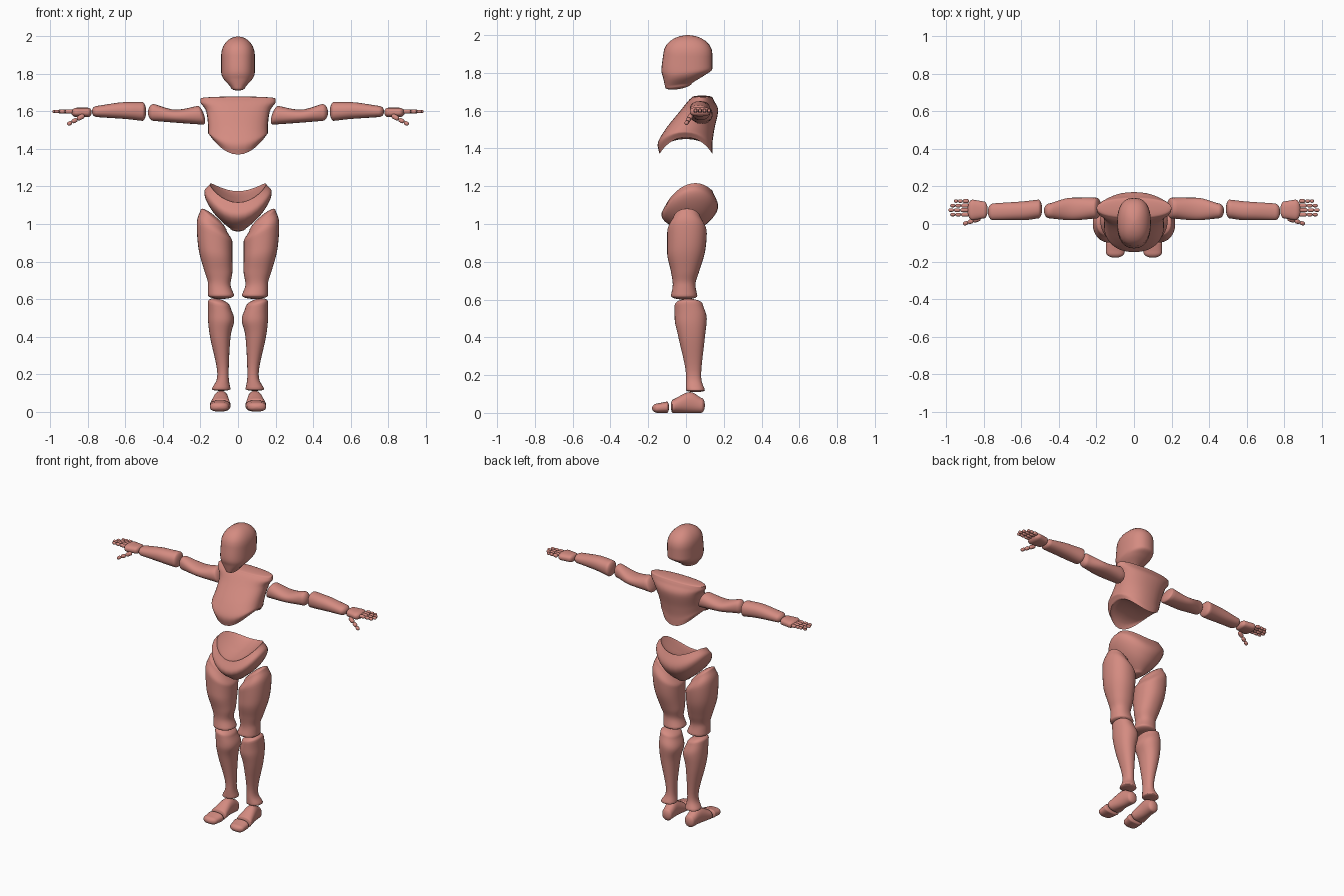
import bpy, bmesh, math
from mathutils import Vector, Matrix

cube = bpy.data.objects.get("Cube")
if cube:
    bpy.data.objects.remove(cube, do_unlink=True)

skin = bpy.data.materials.new("salmon")
skin.use_nodes = True
skin.diffuse_color = (0.66, 0.26, 0.22, 1)
skin.node_tree.nodes["Principled BSDF"].inputs["Base Color"].default_value = skin.diffuse_color

SEGMENTS, STEPS = 32, 6
ORDER = {"x": (2, 0, 1), "y": (0, 2, 1), "z": (0, 1, 2)}


def slope(rings, i, k):
    """Monotone tangent of column k at ring i."""
    if i == 0:
        return rings[1][k] - rings[0][k]
    before = rings[i][k] - rings[i - 1][k]
    if i == len(rings) - 1:
        return before
    after = rings[i + 1][k] - rings[i][k]
    if before * after <= 0:
        return 0
    limit = 3 * min(abs(before), abs(after))
    return math.copysign(min(abs(before + after) / 2, limit), before)


def smooth_rings(rings):
    """Fill the gaps between rings with a smooth cubic."""
    filled = []
    for i, (ring, following) in enumerate(zip(rings, rings[1:])):
        for step in range(STEPS):
            f = step / STEPS
            row = []
            for k, (a, b) in enumerate(zip(ring, following)):
                ease = f * f * (3 - 2 * f)
                bend = (1 - f) * slope(rings, i, k) - f * slope(rings, i + 1, k)
                row.append(a + (b - a) * ease + f * (1 - f) * bend)
            filled.append(row)
    return filled + [rings[-1]]


def cap(ring, depth):
    """Rounded end, listed outwards from the ring."""
    t, u0, u1, v0, v1 = ring
    u, v = (u0 + u1) / 2, (v0 + v1) / 2
    rows = []
    for step in range(1, STEPS + 1):
        angle = 1.5 * step / STEPS
        ru, rv = (u1 - u0) / 2 * math.cos(angle), (v1 - v0) / 2 * math.cos(angle)
        rows.append((t + depth * math.sin(angle), u - ru, u + ru, v - rv, v + rv))
    return rows


def loft(name, axis, rings, caps, warp=None, box=0.9, mirror=True, matrix=Matrix()):
    """Rings hold position, u low, u high, v low, v high; warp shifts along the axis."""
    first, last = rings[0], rings[-1]
    length = last[0] - first[0]
    way = math.copysign(1, length)
    rows = cap(first, -way * caps[0])[::-1] + smooth_rings(rings) + cap(last, way * caps[1])
    bm = bmesh.new()
    loops = []
    for t, u0, u1, v0, v1 in rows:
        fraction = min(max((t - first[0]) / length, 0), 1)
        loop = []
        for s in range(SEGMENTS):
            c, d = math.cos(math.tau * s / SEGMENTS), math.sin(math.tau * s / SEGMENTS)
            u = (u0 + u1) / 2 + (u1 - u0) / 2 * math.copysign(abs(c) ** box, c)
            v = (v0 + v1) / 2 + (v1 - v0) / 2 * math.copysign(abs(d) ** box, d)
            point = (u, v, t + (warp(u, v, fraction) if warp else 0))
            loop.append(bm.verts.new([point[k] for k in ORDER[axis]]))
        loops.append(loop)
    for a, b in zip(loops, loops[1:]):
        for s in range(SEGMENTS):
            bm.faces.new((a[s - 1], a[s], b[s], b[s - 1]))
    bm.faces.new(loops[0])
    bm.faces.new(loops[-1])
    bmesh.ops.recalc_face_normals(bm, faces=bm.faces)
    bm.transform(matrix)
    mesh = bpy.data.meshes.new(name)
    bm.to_mesh(mesh)
    bm.free()
    mesh.materials.append(skin)
    obj = bpy.data.objects.new(name, mesh)
    bpy.context.collection.objects.link(obj)
    bpy.ops.object.select_all(action="DESELECT")
    obj.select_set(True)
    bpy.context.view_layer.objects.active = obj
    bpy.ops.object.shade_smooth_by_angle(angle=math.radians(60))
    if mirror:
        obj.modifiers.new("Mirror", "MIRROR")


def body(name, rings, caps, warp, box):
    """Central part: one half width serves both sides."""
    both = [(z, -half, half, front, back) for z, half, front, back in rings]
    loft(name, "z", both, caps, warp, box, mirror=False)


def finger_bone(name, a, b, r):
    """Short rounded bone from a to b."""
    size = (b - a).length
    turn = (b - a).to_track_quat("Z", "Y").to_matrix().to_4x4()
    rings = [(t, -r, r, -r, r) for t in (r, size - r)]
    loft(name, "z", rings, (r, r), matrix=Matrix.Translation(a) @ turn)


# Head, chin forward and low
body("head",
     [(1.9, .09, -.12, .14), (1.82, .09, -.13, .14), (1.78, .08, -.12, .1), (1.74, .04, -.11, .03)],
     caps=(.1, .02), warp=lambda x, y, f: .15 * y * f ** 2, box=.85)

# Ribcage with shoulders, hollow underneath, sides raised into an arch
body("chest",
     [(1.67, .2, .03, .14), (1.65, .2, .01, .15), (1.6, .17, -.03, .17), (1.5, .16, -.11, .15),
      (1.42, .16, -.15, .14), (1.37, .14, -.14, .14)],
     caps=(.01, -.08), warp=lambda x, y, f: 4.5 * x * x * f ** 3, box=.9)

# Pelvis, bent up at the sides, with a shallow bowl on top
body("pelvis",
     [(.97, .04, -.05, .07), (1.02, .15, -.11, .14), (1.07, .18, -.13, .17), (1.14, .15, -.1, .14)],
     caps=(.01, -.01), warp=lambda x, y, f: 3 * x * x + .25 * f * y, box=.95)

# Legs, the upper ends slanting up and outwards
loft("thighs", "z",
     [(1.01, .06, .2, -.07, .08), (.95, .03, .22, -.1, .11), (.85, .03, .21, -.1, .1),
      (.75, .03, .18, -.08, .07), (.68, .04, .16, -.07, .05), (.62, .02, .16, -.08, .06)],
     caps=(.03, .02), warp=lambda x, y, f: .8 * (x - .12) * (1 - f) ** 3)
loft("shins", "z",
     [(.57, .04, .16, -.06, .09), (.5, .02, .16, -.06, .11), (.4, .04, .15, -.04, .1),
      (.2, .05, .11, 0, .08), (.12, .04, .14, 0, .1)],
     caps=(.03, .01), warp=lambda x, y, f: .25 * (x - .1) * (1 - f) ** 3)
loft("feet", "y",
     [(.08, .05, .12, 0, .08), (.02, .05, .13, 0, .11), (-.07, .04, .15, 0, .07)],
     caps=(.02, .01))
loft("toes", "y",
     [(-.1, .04, .15, 0, .06), (-.15, .05, .15, 0, .05)], caps=(.01, .03), box=.8)

# Arms held straight out
loft("upper_arms", "x",
     [(.2, .03, .14, 1.53, 1.63), (.33, .02, .14, 1.54, 1.61), (.45, .03, .11, 1.55, 1.64)],
     caps=(.02, .03), warp=lambda y, z, f: .3 * (z - 1.58) * (1 - f) ** 3)
loft("forearms", "x",
     [(.51, .03, .13, 1.55, 1.65), (.6, .02, .12, 1.56, 1.65), (.75, .02, .11, 1.57, 1.63)],
     caps=(.02, .03))

# Hands
loft("hands", "x",
     [(.8, .03, .12, 1.57, 1.62), (.86, .02, .13, 1.57, 1.62)], caps=(.02, .03), box=.8)


def digit(name, start, end, r):
    """Three bones, each thinner and shorter than the last."""
    cuts = (0, .42, .73, 1)
    for part, (a, b) in enumerate(zip(cuts, cuts[1:])):
        bone = f"{name}_bone_{part + 1}"
        finger_bone(bone, start.lerp(end, a), start.lerp(end, b), r * .9 ** part)


for i, (name, tip) in enumerate({"index": .98, "middle": .99, "ring": .98, "little": .96}.items()):
    y = .05 + .024 * i
    digit(name + "_finger", Vector((.88, y, 1.6)), Vector((tip, y, 1.6)), .011)
digit("thumb", Vector((.82, .03, 1.58)), Vector((.91, 0, 1.53)), .013)
